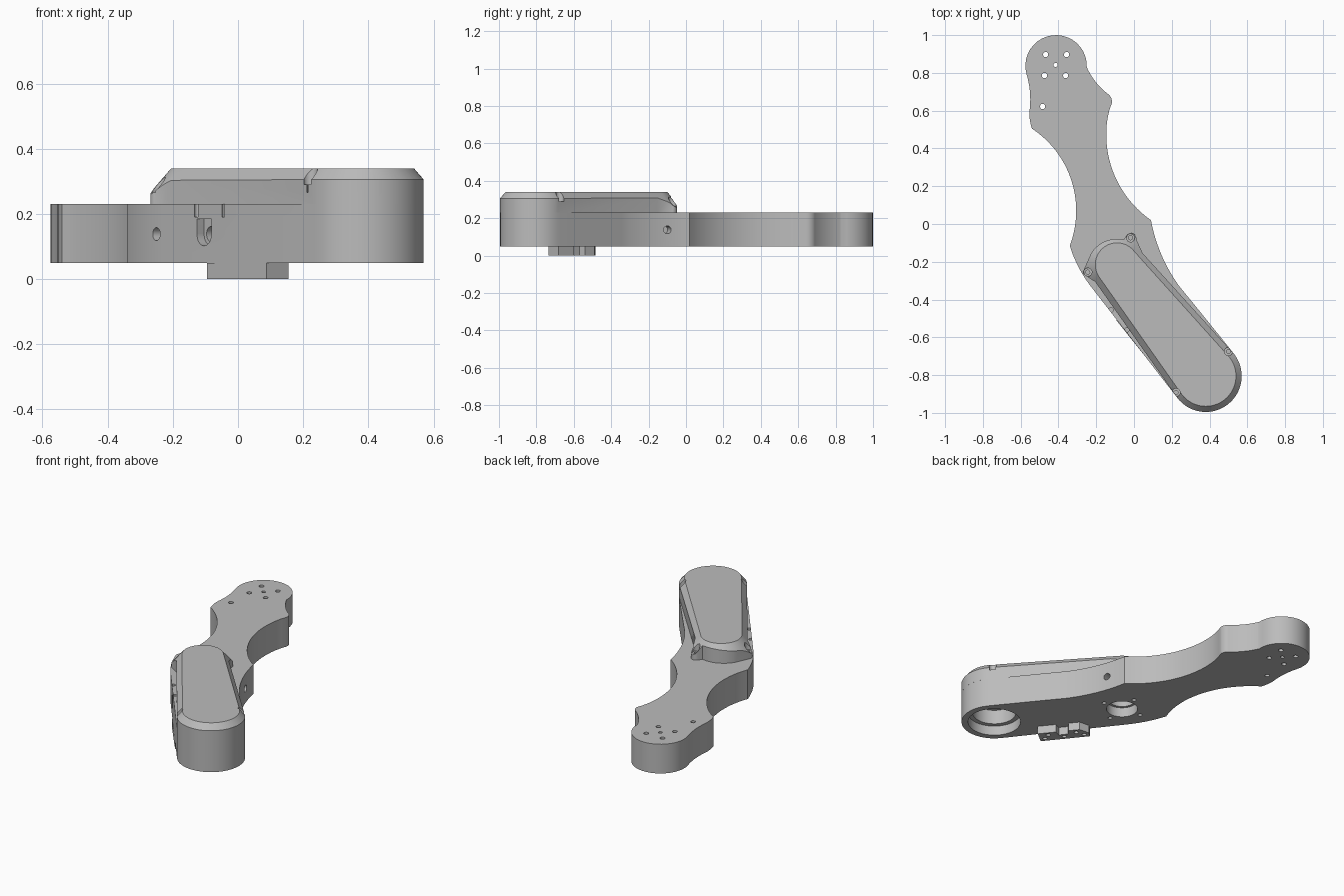
import bpy, bmesh, math
from mathutils import Vector, Matrix

old = bpy.data.objects.get("Cube")
if old:
    bpy.data.objects.remove(old, do_unlink=True)

grey = bpy.data.materials.new("plain grey")
grey.use_nodes = True
grey.diffuse_color = (0.5, 0.5, 0.5, 1)
grey.node_tree.nodes["Principled BSDF"].inputs["Base Color"].default_value = (0.5, 0.5, 0.5, 1)

BIG, SMALL = Vector((0.38, -0.805)), Vector((-0.09, -0.215))   # pivot axes
ALONG = (BIG - SMALL).normalized()                             # towards the big end
SIDE = Vector((-ALONG.y, ALONG.x))                             # towards +x
BASE_Z, DECK_Z, TOP_Z = 0.05, 0.23, 0.34


def finish(bm, name):
    bmesh.ops.recalc_face_normals(bm, faces=bm.faces)
    mesh = bpy.data.meshes.new(name)
    bm.to_mesh(mesh)
    bm.free()
    mesh.materials.append(grey)
    ob = bpy.data.objects.new(name, mesh)
    bpy.context.collection.objects.link(ob)
    return ob


def prism(name, outline, z0, z1):
    bm = bmesh.new()
    face = bm.faces.new([bm.verts.new((p[0], p[1], z0)) for p in outline])
    new = bmesh.ops.extrude_face_region(bm, geom=[face])["geom"]
    bmesh.ops.translate(bm, vec=(0, 0, z1 - z0),
                        verts=[v for v in new if isinstance(v, bmesh.types.BMVert)])
    return finish(bm, name)


def rod(start, end, radius, sides=32):
    start, end = Vector(start), Vector(end)
    axis = end - start
    place = Matrix.Translation((start + end) / 2) @ axis.to_track_quat("Z", "Y").to_matrix().to_4x4()
    bm = bmesh.new()
    bmesh.ops.create_cone(bm, cap_ends=True, segments=sides, radius1=radius,
                          radius2=radius, depth=axis.length, matrix=place)
    return finish(bm, "cutter")


def upright(p, radius, z0, z1, sides=24):
    return rod((p[0], p[1], z0), (p[0], p[1], z1), radius, sides)


def combine(ob, cutter, operation="DIFFERENCE"):
    mod = ob.modifiers.new("cut", "BOOLEAN")
    mod.object, mod.operation, mod.solver = cutter, operation, "EXACT"
    bpy.context.view_layer.objects.active = ob
    bpy.ops.object.modifier_apply(modifier=mod.name)
    bpy.data.objects.remove(cutter, do_unlink=True)


def arc(a, m, b, steps=20):
    """Points from a towards b on the circle through a, m and b."""
    a, m, b = Vector(a), Vector(m), Vector(b)
    u, v = m - a, b - a
    cross = 2 * (u.x * v.y - u.y * v.x)
    if abs(cross) < 0.0005:
        return [a, m]
    c = a + Vector((v.y * u.length_squared - u.y * v.length_squared,
                    u.x * v.length_squared - v.x * u.length_squared)) / cross
    angle = lambda p: math.atan2(p.y - c.y, p.x - c.x)
    turn = (angle(b) - angle(a)) % math.tau
    if (angle(m) - angle(a)) % math.tau > turn:
        turn -= math.tau
    return [c + Matrix.Rotation(turn * i / steps, 2) @ (a - c) for i in range(steps)]


def smooth(ob):
    bpy.ops.object.select_all(action="DESELECT")
    ob.select_set(True)
    bpy.context.view_layer.objects.active = ob
    bpy.ops.object.shade_smooth_by_angle(angle=math.radians(28))


# Arm body: waisted plate drawn as a chain of arcs (end, middle, end, ...)
left_tangent, right_tangent = BIG - SIDE * 0.19, BIG + SIDE * 0.19
big_tip = BIG + ALONG * 0.19
chain = [left_tangent, big_tip, right_tangent, (0.385, -0.508), (0.24, -0.33),
         (0.155, -0.185), (0.09, 0.02), (-0.112, 0.28), (-0.14, 0.56), (-0.13, 0.605),
         (-0.117, 0.64), (-0.12, 0.665), (-0.14, 0.69), (-0.205, 0.755), (-0.25, 0.83),
         (-0.415, 1.0), (-0.568, 0.79), (-0.552, 0.71), (-0.553, 0.6), (-0.551, 0.55),
         (-0.54, 0.505), (-0.331, 0.23), (-0.34, -0.115), (-0.29, -0.235), (-0.225, -0.335)]
outline = []
for i in range(0, len(chain) - 2, 2):
    outline += arc(*chain[i:i + 3])
outline.append(Vector(chain[-1]))
body = prism("arm_body", outline, BASE_Z, DECK_Z)

# Bolt holes through the small head
for p in [(-0.468, 0.897), (-0.357, 0.897), (-0.474, 0.786), (-0.362, 0.786), (-0.484, 0.622)]:
    combine(body, upright(p, 0.014, 0, 0.3))
combine(body, upright((-0.415, 0.842), 0.011, 0, 0.3))

# Stepped bearing seats underneath
for centre, wide, narrow in [(BIG, 0.152, 0.125), (SMALL, 0.09, 0.075)]:
    combine(body, upright(centre, wide, 0, 0.11, 64))
    combine(body, upright(centre, narrow, 0.1, 0.2, 64))
for i in range(4):
    around = Matrix.Rotation(math.pi / 2 * i, 2) @ (ALONG + SIDE).normalized()
    combine(body, upright(SMALL + around * 0.125, 0.012, 0, 0.1))

# Screw holes on the narrow ledge beside the cover
for p in [(-0.122, -0.455), (-0.037, -0.56)]:
    combine(body, upright(p, 0.012, 0.19, 0.3))

# Cross holes in the side walls
def side_hole(p, direction, radius, depth):
    p, d = Vector((p[0], p[1], 0.138)), Vector((*direction, 0)).normalized()
    combine(body, rod(p + d * 0.05, p - d * depth, radius))

side_hole((-0.25, -0.3), (-0.86, -0.5), 0.02, 0.06)
side_hole((0.12, -0.1), (0.95, 0.3), 0.021, 0.06)

# Round-bottomed socket in the -x wall
socket = (-0.105, -0.492)
side_hole(socket, -SIDE, 0.036, 0.03)
corners = [Vector(socket) + ALONG * a + SIDE * s
           for a, s in [(-0.036, -0.05), (0.036, -0.05), (0.036, 0.03), (-0.036, 0.03)]]
combine(body, prism("cutter", corners, 0.138, 0.185))
side_hole(socket, -SIDE, 0.024, 0.08)
smooth(body)

# Cover: outline with two rear lugs, trimmed by a sloped slot shape
cover_outline = arc(left_tangent, big_tip, right_tangent, 40) + [
    right_tangent, Vector((0.046, -0.155))]
cover_outline += arc((0.012, -0.082), (-0.018, -0.048), (-0.045, -0.075), 10)
cover_outline += arc((-0.055, -0.083), (-0.17, -0.1), (-0.235, -0.17), 16)
cover_outline += arc((-0.267, -0.245), (-0.266, -0.265), (-0.25, -0.275), 8)
cover_outline.append(SMALL - SIDE * 0.147)
cover = prism("top_cover", cover_outline, DECK_Z, TOP_Z)
bm = bmesh.new()
for z, grow in [(TOP_Z, 0), (DECK_Z - 0.02, 0.112)]:
    for centre, radius in [(BIG, 0.16), (SMALL, 0.115)]:
        bmesh.ops.create_circle(bm, segments=64, radius=radius + grow,
                                matrix=Matrix.Translation((*centre, z)))
hull = bmesh.ops.convex_hull(bm, input=bm.verts)
bmesh.ops.delete(bm, geom=[v for v in bm.verts if not v.link_faces], context="VERTS")
bmesh.ops.dissolve_limit(bm, angle_limit=0.01, verts=bm.verts, edges=bm.edges)
combine(cover, finish(bm, "cutter"), "INTERSECT")

# Screw recesses in the cover
for p, floor in [((-0.245, -0.255), 0.265), ((-0.018, -0.073), 0.265),
                 ((0.5, -0.675), 0.29), ((0.222, -0.892), 0.29)]:
    combine(cover, upright(p, 0.022, floor, 0.4))
    combine(cover, upright(p, 0.011, floor - 0.025, 0.4))
smooth(cover)

# Notched mounting block under the arm, flush with the -x wall
start = Vector((-0.095, -0.508))
shape = [(0, 0), (0.292, 0), (0.292, 0.087), (0.185, 0.087), (0.175, 0.05),
         (0.12, 0.05), (0.11, 0.087), (0.045, 0.087), (0, 0.04)]
block = prism("mounting_block", [start + ALONG * a + SIDE * s for a, s in shape], 0, BASE_Z)
for a, s in [(0.03, 0.025), (0.262, 0.025), (0.148, 0.025), (0.07, 0.06), (0.235, 0.062)]:
    combine(block, upright(start + ALONG * a + SIDE * s, 0.013, -0.05, 0.04))
smooth(block)
